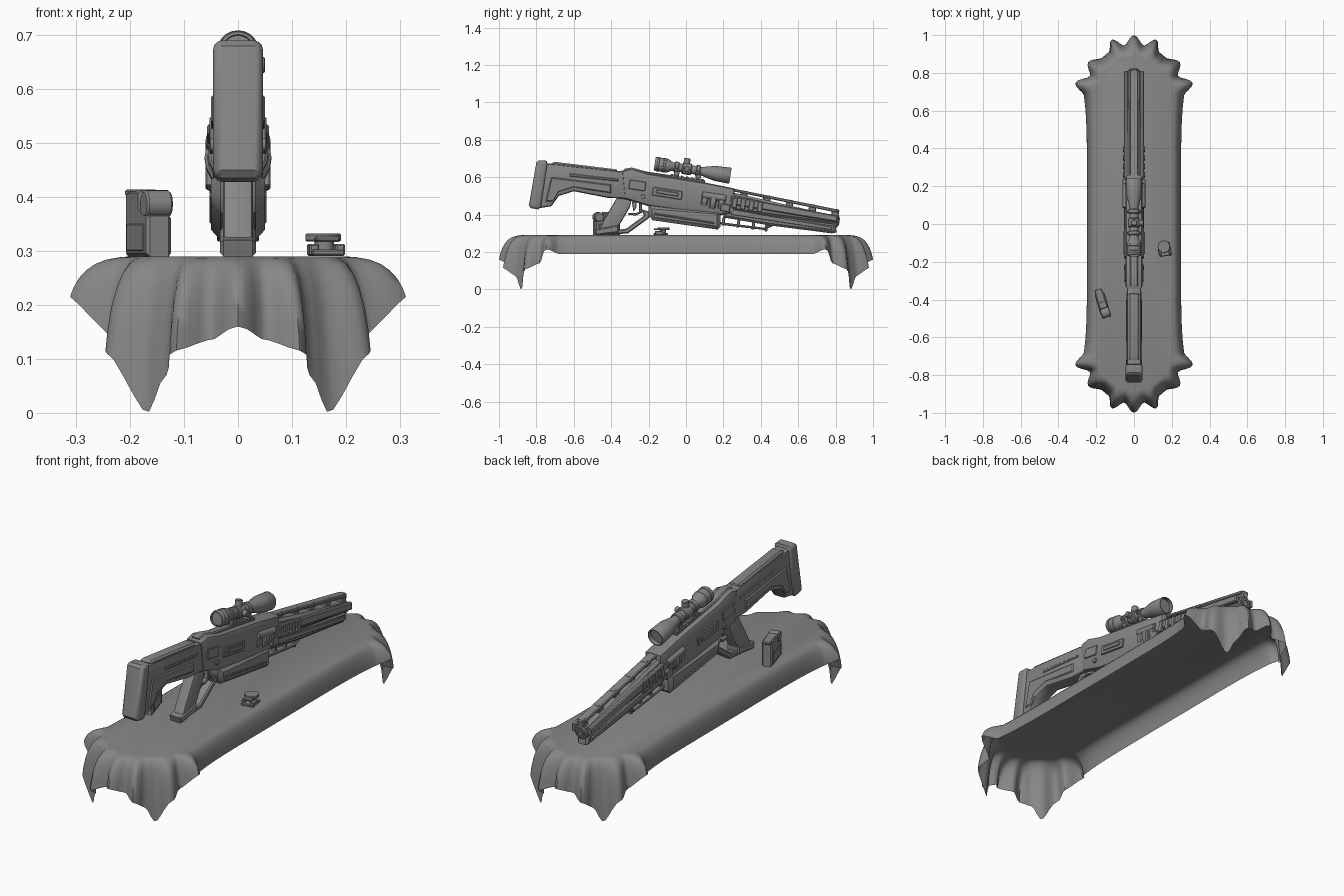
import bpy, bmesh, math
from mathutils import Matrix

cube = bpy.data.objects.get("Cube")
if cube:
    bpy.data.objects.remove(cube, do_unlink=True)

grey = bpy.data.materials.new("mid grey")
grey.use_nodes = True
COLOUR = (0.24, 0.24, 0.24, 1)
grey.diffuse_color = COLOUR
grey.node_tree.nodes["Principled BSDF"].inputs["Base Color"].default_value = COLOUR

SLOPE = 0.16
TILT = -math.atan(SLOPE)


def axis(y):
    """Height of the rifle's centre line."""
    return 0.46 - SLOPE * (y - 0.25)


def finish(bm, name, loc=(0, 0, 0), rot=(0, 0, 0), angle=35):
    bmesh.ops.recalc_face_normals(bm, faces=bm.faces)
    mesh = bpy.data.meshes.new(name)
    bm.to_mesh(mesh)
    bm.free()
    mesh.materials.append(grey)
    ob = bpy.data.objects.new(name, mesh)
    ob.location, ob.rotation_euler = loc, rot
    bpy.context.collection.objects.link(ob)
    bpy.ops.object.select_all(action='DESELECT')
    ob.select_set(True)
    bpy.context.view_layer.objects.active = ob
    bpy.ops.object.shade_smooth_by_angle(angle=math.radians(angle))
    return ob


def prism(name, pts, hw, bevel=0.008, x=0, seg=1, loc=(0, 0, 0), rot=(0, 0, 0)):
    """Side outline (y, z) extruded across x with chamfered rims."""
    bm = bmesh.new()
    face = bm.faces.new([bm.verts.new((x - hw, y, z)) for y, z in pts])
    ext = bmesh.ops.extrude_face_region(bm, geom=[face])["geom"]
    new = [v for v in ext if isinstance(v, bmesh.types.BMVert)]
    bmesh.ops.translate(bm, verts=new, vec=(2 * hw, 0, 0))
    rims = [e for e in bm.edges if abs(e.verts[0].co.x - e.verts[1].co.x) < 1e-6]
    if bevel:
        bmesh.ops.bevel(bm, geom=rims, offset=bevel, segments=seg,
                        affect='EDGES', profile=0.5, clamp_overlap=True)
    return finish(bm, name, loc, rot)


def box(name, loc, size, rot=(TILT, 0, 0), bevel=0.003):
    bm = bmesh.new()
    bmesh.ops.create_cube(bm, size=1, matrix=Matrix.Diagonal((*size, 1)))
    bmesh.ops.bevel(bm, geom=bm.edges[:], offset=bevel, segments=1, affect='EDGES')
    return finish(bm, name, loc, rot)


def lathe(name, profile, loc, rot=(TILT, 0, 0), steps=28):
    """Profile (along, radius) spun about the local y axis."""
    bm = bmesh.new()
    vs = [bm.verts.new((0, s, r)) for s, r in profile]
    es = [bm.edges.new(p) for p in zip(vs, vs[1:])]
    bmesh.ops.spin(bm, geom=vs + es, cent=(0, 0, 0), axis=(0, 1, 0),
                   angle=2 * math.pi, steps=steps)
    bmesh.ops.remove_doubles(bm, verts=bm.verts, dist=1e-5)
    return finish(bm, name, loc, rot)


def drum(name, loc, r, length, rot=(TILT, 0, 0)):
    h, c = length / 2, min(r, length) * 0.15
    return lathe(name, [(-h, 0), (-h, r - c), (c - h, r), (h - c, r), (h, r - c), (h, 0)],
                 loc, rot, 20)


# Draped cloth: hem keys are (angle round the end, reach, height)
HEM = [(0, .265, .19), (12, .318, .215), (24, .255, .14), (36, .30, .11), (50, .262, .0),
       (60, .265, .07), (68, .32, .115), (79, .27, .135), (90, .32, .16)]


def hem(a):
    for (a0, r0, z0), (a1, r1, z1) in zip(HEM, HEM[1:]):
        if a <= a1:
            t = (a - a0) / (a1 - a0)
            t = t * t * (3 - 2 * t)
            return r0 + (r1 - r0) * t, z0 + (z1 - z0) * t


END, TOP, RAD = 0.68, 0.29, 0.2
loop = []
for side in (1, -1):
    for a in range(0, 181, 3):
        th = math.radians(a if side > 0 else a + 180)
        loop.append((side * END, math.cos(th), math.sin(th), *hem(min(a, 180 - a))))
    for i in range(1, 20):
        k = 1 - i / 10
        loop.append((side * END * k, -side, 0, .249 + .016 * k ** 6, .19))
bm = bmesh.new()
rings = []
for out, drop in [(0, 0), (.2, .02), (.42, .08), (.6, .19), (.74, .34), (.86, .54), (.95, .78), (1, 1)]:
    rings.append([bm.verts.new(((RAD + (R - RAD) * out) * dx, cy + (RAD + (R - RAD) * out) * dy,
                                TOP - (TOP - z) * drop)) for cy, dx, dy, R, z in loop])
bm.faces.new(rings[0])
for r0, r1 in zip(rings, rings[1:]):
    for i in range(len(loop)):
        j = (i + 1) % len(loop)
        bm.faces.new((r0[i], r0[j], r1[j], r1[i]))
finish(bm, "cloth", angle=60)

# Stock
prism("butt_pad", [(-.80, .68), (-.785, .69), (-.745, .688), (-.74, .67), (-.775, .44),
                   (-.79, .428), (-.83, .435), (-.84, .45)], .046, .016, seg=3)
prism("stock", [(-.75, .675), (-.33, .63), (-.31, .485), (-.42, .49), (-.60, .525),
                (-.68, .50), (-.72, .445), (-.78, .435)], .038, .014, seg=2)
prism("cheek_rest", [(-.72, .675), (-.70, .682), (-.37, .642), (-.36, .60), (-.70, .635)], .03, .008)
prism("stock_side_panel", [(-.72, .60), (-.40, .56), (-.40, .515), (-.60, .545), (-.68, .52),
                           (-.71, .47), (-.75, .47)], .043, .005)
prism("stock_groove_bar", [(-.62, .62), (-.36, .59), (-.36, .578), (-.62, .605)], .041, .003)

# Receiver and underside housing
prism("receiver", [(-.345, .635), (-.29, .647), (-.2, .62), (.1, .572), (.26, .54), (.26, .41),
                   (.17, .395), (-.2, .445), (-.33, .485)], .046, .02, seg=2)
prism("receiver_spine", [(-.33, .645), (-.29, .652), (-.21, .63), (.1, .585), (.1, .56), (-.32, .61)],
      .022, .005)
prism("lower_housing", [(-.2, .45), (-.2, .40), (-.18, .37), (.17, .32), (.185, .335), (.185, .42)],
      .05, .018)
prism("lower_housing_rib", [(-.17, .41), (.15, .36), (.15, .35), (-.17, .40)], .053, .003)
for s in (1, -1):
    box("side_port", (s * .046, -.1, axis(-.1) - .002), (.014, .16, .045))
    box("side_port_cover", (s * .052, -.1, axis(-.1)), (.01, .12, .02))
    box("rear_receiver_panel", (s * .045, -.26, axis(-.26) + .015), (.01, .09, .05))
    drum("takedown_pin", (s * .046, -.23, axis(-.23) - .04), .012, .014, (0, 0, math.pi / 2))

# Grip, hand loop and trigger
prism("grip", [(-.37, .49), (-.29, .48), (-.30, .44), (-.37, .32), (-.47, .31), (-.44, .37)],
      .028, .01, seg=2)
prism("grip_base", [(-.36, .345), (-.36, .305), (-.48, .29), (-.49, .32)], .033, .006)
prism("hand_loop", [(-.24, .43), (-.18, .41), (-.2, .38), (-.31, .30), (-.40, .293), (-.40, .315),
                    (-.32, .325), (-.225, .395)], .024, .006)
prism("trigger", [(-.29, .47), (-.265, .47), (-.265, .44), (-.28, .415), (-.285, .44)], .006, .002)
prism("trigger_guard", [(-.25, .47), (-.235, .47), (-.235, .41), (-.27, .395), (-.31, .40),
                        (-.31, .41), (-.27, .408), (-.25, .415)], .012, .003)

# Breech drums ahead of the receiver
for i, (y, r) in enumerate([(.1, .056), (.145, .062), (.19, .058)]):
    drum("breech_ring", (0, y, axis(y) - .005), r, .035)
for s in (1, -1):
    drum("gas_cylinder", (s * .042, .15, axis(.15) + .02), .018, .13)
    box("breech_clamp", (s * .05, .21, axis(.21) - .03), (.02, .05, .04))

# Forend: keel, wide side rails and a slotted top fin
prism("forend_keel", [(.2, .44), (.8, .35), (.805, .305), (.78, .30), (.45, .342), (.2, .385)],
      .03, .012)
prism("forend_core", [(.2, .53), (.81, .39), (.81, .345), (.2, .43)], .038, .012)
for s in (1, -1):
    prism("forend_side_rail", [(.24, .50), (.81, .395), (.81, .36), (.24, .455)], .011, .005, x=s * .042)
    prism("forend_low_rail", [(.24, .43), (.78, .335), (.78, .318), (.24, .40)], .006, .002, x=s * .033)
prism("top_fin_cap", [(.25, .54), (.81, .428), (.812, .41), (.25, .525)], .022, .004)
for i in range(5):
    y = .31 + i * .122
    box("top_fin_post", (0, y, .52 - .2 * (y - .25)), (.034, .04, .04), bevel=.005)
drum("muzzle_ring", (0, .80, .365), .034, .03)
lathe("muzzle_bore", [(-.02, .022), (.016, .022), (.016, .014), (-.01, .014), (-.01, 0)], (0, .805, .365))
for i in range(4):
    y = .26 + i * .045
    for s in (1, -1):
        box("forend_tooth", (s * .05, y, axis(y) + .004), (.016, .026, .055))

# Open bracket beneath the forend
prism("under_bracket_bar", [(.18, .36), (.19, .345), (.42, .318), (.47, .342), (.45, .35), (.42, .33),
                            (.2, .358)], .016, .004)
for y in (.2, .28, .36, .43):
    box("under_bracket_post", (0, y, .365 - .14 * (y - .2)), (.02, .016, .045))

# Scope and its mount
SC, SZ = .035, .64


def on_scope(s, up=0, x=0):
    return (x, SC + s, SZ - SLOPE * s + up)


lathe("scope_tube", [(-.19, 0), (-.19, .029), (-.205, .029), (-.205, .034), (-.2, .037), (-.135, .037),
                     (-.11, .023), (.05, .023), (.12, .04), (.2, .043), (.205, .04), (.205, .036),
                     (.185, .036), (.185, 0)], on_scope(0))
for s in (-.185, -.15):
    drum("eyepiece_ring", on_scope(s), .039, .014)
drum("scope_collar", on_scope(-.03), .031, .05)
drum("top_turret", on_scope(-.03, .037), .017, .04, (TILT + math.pi / 2, 0, 0))
drum("side_turret", on_scope(-.03, 0, .034), .015, .032, (0, 0, math.pi / 2))
for s in (-.085, .03):
    drum("scope_ring", on_scope(s), .03, .024)
    box("ring_foot", on_scope(s, -.035), (.038, .028, .04))
    box("ring_clamp", on_scope(s, -.002), (.072, .018, .014))
box("scope_rail", on_scope(-.028, -.055), (.044, .19, .016))
for i in range(7):
    box("rail_tooth", on_scope(-.11 + i * .027, -.046), (.048, .014, .01), bevel=.002)

# Spare magazine standing on the table
MAG = dict(loc=(-.166, -.425, .29), rot=(0, 0, math.radians(17)))
prism("magazine_body", [(-.07, 0), (.07, 0), (.07, .115), (.055, .123), (-.02, .123), (-.02, .09),
                        (-.07, .075)], .024, .006, **MAG)
prism("magazine_side_plate", [(-.05, .01), (.055, .01), (.055, .06), (-.05, .06)], .0265, .002, **MAG)
drum("magazine_cap", (-.151, -.47, .387), .026, .05, (0, 0, math.radians(107)))
box("magazine_lip", (-.18, -.382, .408), (.04, .075, .012), (0, 0, MAG["rot"][2]))

# Small sight resting on the table
box("sight_base", (.163, -.135, .297), (.062, .07, .012), (0, 0, .15))
for s in (1, -1):
    box("sight_foot", (.163 + s * .024, -.145, .302), (.018, .04, .022), (0, 0, .15))
drum("sight_neck", (.16, -.125, .312), .018, .025, (math.pi / 2, 0, 0))
drum("sight_disc", (.158, -.12, .325), .033, .014, (math.pi / 2, 0, 0))
box("sight_tab", (.165, -.155, .322), (.045, .03, .01), (0, 0, .15))
